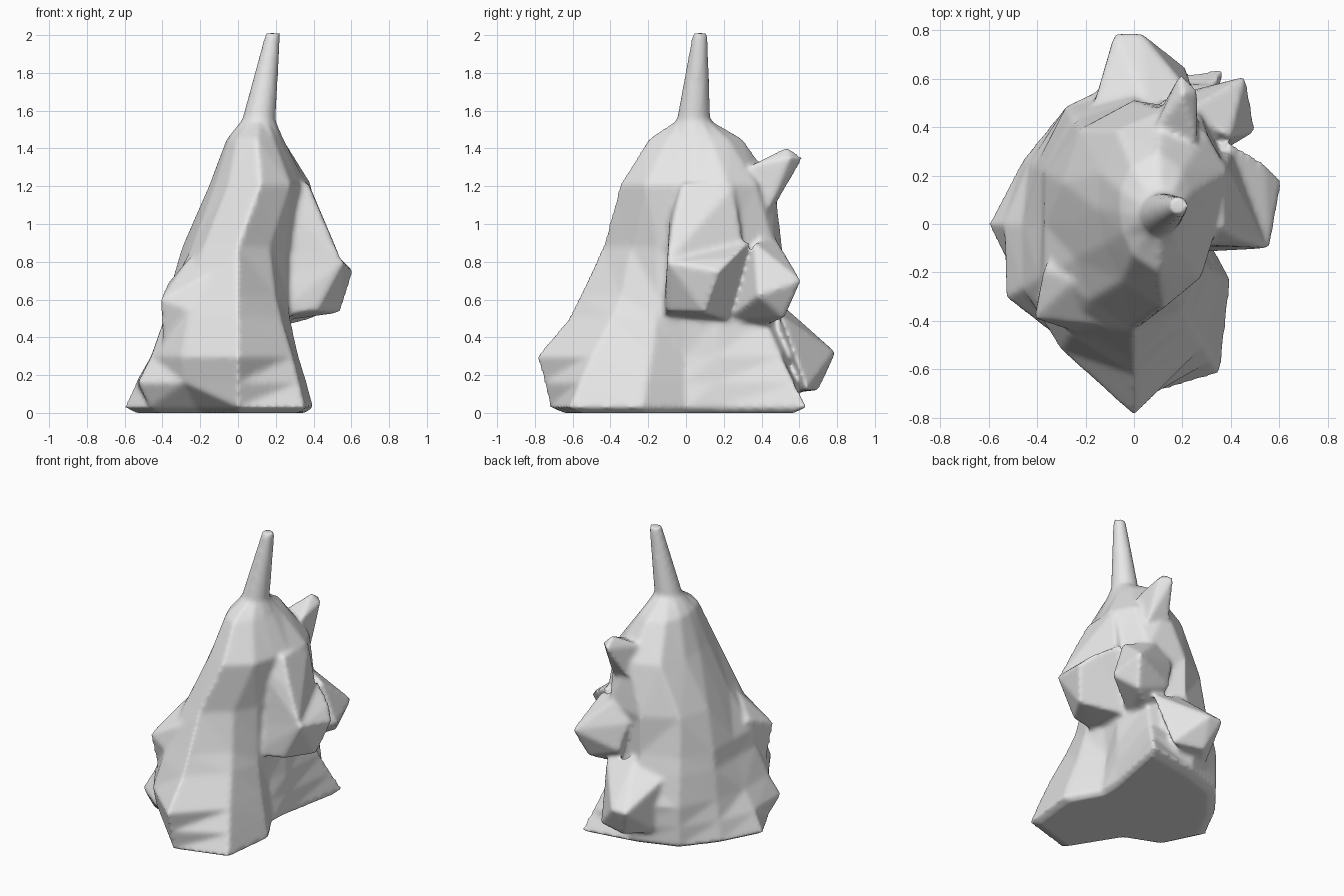
import bpy
import bmesh
from math import cos, sin, tau
from mathutils import Vector

default_cube = bpy.data.objects.get("Cube")
if default_cube:
    bpy.data.objects.remove(default_cube, do_unlink=True)

# One plain stone material
stone = bpy.data.materials.new("pale_grey_stone")
stone.use_nodes = True
stone_colour = (0.8, 0.8, 0.8, 1.0)
stone.diffuse_color = stone_colour
for node in stone.node_tree.nodes:
    if node.type == "BSDF_PRINCIPLED":
        node.inputs["Base Color"].default_value = stone_colour


def finish_part(name, mesh_builder):
    """Turn a bmesh into a named object made of stone."""
    bmesh.ops.recalc_face_normals(mesh_builder, faces=mesh_builder.faces[:])
    mesh = bpy.data.meshes.new(name)
    mesh_builder.to_mesh(mesh)
    mesh_builder.free()
    mesh.materials.append(stone)
    part = bpy.data.objects.new(name, mesh)
    bpy.context.collection.objects.link(part)
    return part


def lofted_part(name, sections):
    """Skin a stack of lumpy sections: height, centre, radii in hundredths."""
    mesh_builder = bmesh.new()
    loops = []
    for height, centre_x, centre_y, radii in sections:
        loop = []
        for step, radius in enumerate(radii):
            turn = tau * step / len(radii)
            x = centre_x + radius / 100 * cos(turn)
            y = centre_y + radius / 100 * sin(turn)
            loop.append(mesh_builder.verts.new((x, y, height)))
        loops.append(loop)
    for lower, upper in zip(loops, loops[1:]):
        count = len(lower)
        for step in range(count):
            following = (step + 1) % count
            mesh_builder.faces.new((lower[step], lower[following],
                                    upper[following], upper[step]))
    mesh_builder.faces.new(list(reversed(loops[0])))
    mesh_builder.faces.new(loops[-1])
    bmesh.ops.triangulate(mesh_builder, faces=mesh_builder.faces[:])
    return finish_part(name, mesh_builder)


def faceted_lump(name, corners):
    """Wrap a few corner points in a convex skin."""
    mesh_builder = bmesh.new()
    for corner in corners:
        mesh_builder.verts.new(Vector(corner))
    result = bmesh.ops.convex_hull(mesh_builder, input=mesh_builder.verts[:])
    unused = [item for item in result["geom_interior"]
              if isinstance(item, bmesh.types.BMVert)]
    bmesh.ops.delete(mesh_builder, geom=unused, context="VERTS")
    return finish_part(name, mesh_builder)


# Main mass, from the spreading foot up through the tall peak spike
foot = (27, 32, 74, 58, 56, 53, 60, 54, 43, 72, 71, 46)
underside = [radius * 0.9 for radius in foot]
ankle = (25, 32, 66, 60, 56, 50, 54, 61, 57, 75, 65, 42)
flank = (23, 32, 58, 62, 56, 47, 46, 53, 60, 79, 58, 37)
waist = (25, 31, 48, 54, 52, 44, 38, 45, 53, 62, 46, 32)
belly = (27, 36, 48, 51, 49, 42, 37, 43, 48, 56, 40, 30)
chest = (32, 45, 54, 51, 45, 34, 27, 28, 36, 44, 34, 30)
shoulder = (24, 31, 36, 41, 38, 30, 27, 28, 34, 41, 32, 24)
crown = (14, 16, 20, 25, 22, 18, 16, 17, 21, 25, 18, 14)
peak = [9] * len(foot)
tip = [4] * len(foot)
rock = lofted_part("horned_rock", [
    (0.0, 0, 0, underside),
    (0.03, 0, 0, foot),
    (0.16, 0, 0, ankle),
    (0.3, 0, 0, flank),
    (0.5, 0, 0, waist),
    (0.62, 0, 0, belly),
    (0.88, 0, 0, chest),
    (1.21, 0.12, 0.06, shoulder),
    (1.45, 0.1, 0.05, crown),
    (1.55, 0.11, 0.04, peak),
    (2.01, 0.185, 0.075, tip),
])

lumps = [
    # Paired overhanging outcrops on the left side
    faceted_lump("side_outcrop_front", [
        (0.61, 0.18, 0.75), (0.56, -0.1, 0.8), (0.42, -0.1, 0.54),
        (0.54, 0.25, 0.82), (0.39, 0.34, 0.91), (0.25, -0.08, 0.95),
        (0.18, -0.12, 0.51), (0.2, 0.25, 0.48), (0.54, 0.1, 0.53),
    ]),
    faceted_lump("side_outcrop_back", [
        (0.46, 0.61, 0.7), (0.5, 0.38, 0.62), (0.4, 0.52, 0.5),
        (0.4, 0.36, 0.9), (0.2, 0.46, 0.95), (0.2, 0.4, 0.45),
        (0.2, 0.2, 0.48), (0.15, 0.53, 0.6), (0.1, 0.5, 0.8),
    ]),

    # Ridge that drops from the shoulder into the front outcrop
    faceted_lump("shoulder_ridge", [
        (0.37, -0.02, 1.22), (0.45, -0.07, 1.02), (0.55, -0.1, 0.8),
        (0.2, -0.08, 1.15), (0.2, -0.1, 0.7), (0.38, 0.25, 1.2),
        (0.4, 0.3, 0.91), (0.2, 0.25, 1.2),
    ]),

    # Short spike leaning out of the upper back
    faceted_lump("back_spike", [
        (0.19, 0.62, 1.35), (0.26, 0.55, 1.35), (0.2, 0.54, 1.41),
        (0.08, 0.38, 1.31), (0.26, 0.34, 1.31),
        (0.26, 0.44, 1.08), (0.1, 0.46, 1.08),
    ]),

    # Flared ledge low on the back
    faceted_lump("back_ledge", [
        (-0.08, 0.79, 0.32), (0.03, 0.79, 0.32), (0, 0.7, 0.12),
        (0.22, 0.64, 0.12), (-0.15, 0.5, 0.1), (-0.17, 0.48, 0.48),
        (0.27, 0.5, 0.52), (0.05, 0.5, 0.58),
    ]),

    # Blunt knob on the right front flank
    faceted_lump("front_knob", [
        (-0.41, -0.39, 0.6), (-0.37, -0.18, 0.69), (-0.25, -0.24, 0.83),
        (-0.12, -0.42, 0.76), (-0.3, -0.05, 0.6), (-0.14, -0.48, 0.5),
        (-0.4, -0.33, 0.36),
    ]),
]

# Fuse every lump into one continuous, softly worn skin
bpy.ops.object.select_all(action="DESELECT")
for part in lumps + [rock]:
    part.select_set(True)
bpy.context.view_layer.objects.active = rock
bpy.ops.object.join()

fuse = rock.modifiers.new("fuse_lumps", "REMESH")
fuse.mode = "VOXEL"
fuse.voxel_size = 0.015
fuse.use_smooth_shade = True
soften = rock.modifiers.new("soften_creases", "SMOOTH")
soften.factor = 0.5
soften.iterations = 6
